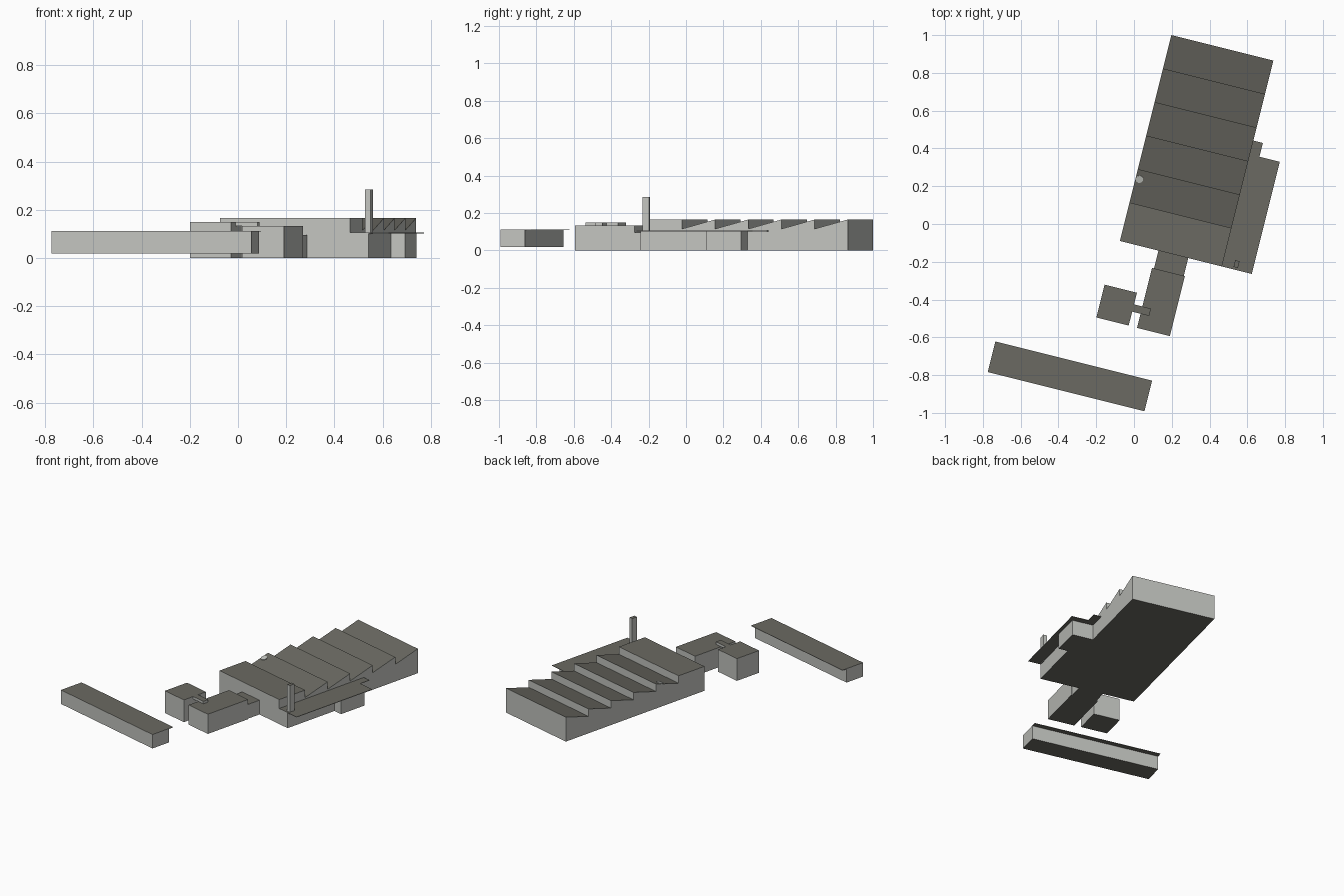
import bpy, bmesh, math
from mathutils import Matrix

if "Cube" in bpy.data.objects:
    bpy.data.objects.remove(bpy.data.objects["Cube"])

# The whole site is laid out on a grid turned 14 degrees, origin at the hall's front left corner
SITE = Matrix.Translation((-0.075, -0.09, 0)) @ Matrix.Rotation(math.radians(-14.04), 4, 'Z')


def material(name, rgb):
    m = bpy.data.materials.new(name)
    m.diffuse_color = (*rgb, 1)
    m.use_nodes = True
    m.node_tree.nodes["Principled BSDF"].inputs["Base Color"].default_value = m.diffuse_color
    return m


WALL = material("light grey wall", (0.54, 0.55, 0.52))
ROOF = material("dark grey roof", (0.145, 0.143, 0.122))


def finish(name, bm, all_wall=False):
    bmesh.ops.recalc_face_normals(bm, faces=bm.faces)
    # roofs and undersides are dark, upright faces are light
    for f in bm.faces:
        f.material_index = int(abs(f.normal.z) > 0.5 and not all_wall)
    bm.transform(SITE)
    me = bpy.data.meshes.new(name)
    bm.to_mesh(me)
    bm.free()
    me.materials.append(WALL)
    me.materials.append(ROOF)
    ob = bpy.data.objects.new(name, me)
    bpy.context.collection.objects.link(ob)
    return ob


def extrude(name, points, offset):
    bm = bmesh.new()
    face = bm.faces.new([bm.verts.new(p) for p in points])
    new = bmesh.ops.extrude_face_region(bm, geom=[face])['geom']
    bmesh.ops.translate(bm, vec=offset,
                        verts=[g for g in new if isinstance(g, bmesh.types.BMVert)])
    # extruding a face region drops the start face, so close it again if needed
    bmesh.ops.holes_fill(bm, edges=[e for e in bm.edges if e.is_boundary])
    return finish(name, bm)


def box(name, u, v, z):
    pts = [(u[0], v[0], z[0]), (u[1], v[0], z[0]), (u[1], v[1], z[0]), (u[0], v[1], z[0])]
    return extrude(name, pts, (0, 0, z[1] - z[0]))


# Main hall: flat front bay followed by five sawtooth bays
HALL_W, HALL_L, TOP, VALLEY = 0.557, 1.124, 0.165, 0.115
FIRST, STEP = 0.21, 0.1828
profile = [(0, 0, 0), (0, 0, TOP)]
for i in range(5):
    v = FIRST + STEP * i
    profile += [(0, v, TOP), (0, v, VALLEY)]
profile += [(0, HALL_L, TOP), (0, HALL_L, 0)]
extrude("sawtooth_hall", profile, (HALL_W, 0, 0))

# Small round vent lying on the second sawtooth slope
bm = bmesh.new()
bmesh.ops.create_cone(bm, cap_ends=True, segments=8, radius1=0.021, radius2=0.021, depth=0.008)
slope = math.atan2(TOP - VALLEY, STEP)
v_vent = 0.343
z_vent = VALLEY + (TOP - VALLEY) * (v_vent - FIRST) / STEP
bm.transform(Matrix.Translation((0.021, v_vent, z_vent)) @ Matrix.Rotation(slope, 4, 'X'))
finish("roof_vent", bm, all_wall=True)

# Side annex with its wider end block and overhanging roof
EDGE = HALL_W
box("annex", (EDGE, EDGE + 0.079), (0, 0.38), (0, 0.103))
box("annex_end_block", (EDGE, EDGE + 0.14), (0.38, 0.571), (0, 0.103))
outline = [(0, 0), (0.163, 0), (0.163, 0.612), (0.052, 0.612), (0.052, 0.687), (0, 0.687)]
extrude("annex_roof", [(EDGE + u, v, 0.102) for u, v in outline], (0, 0, 0.003))

# Chimney rising through the annex roof
box("chimney", (0.617, 0.641), (0.013, 0.05), (0.1, 0.285))

# Front office, its link to the hall, and the side building joined by a bridge
box("front_office", (0.2, 0.379), (-0.424, -0.097), (0, 0.133))
box("office_link", (0.211, 0.373), (-0.097, 0), (0, 0.096))
box("side_building", (-0.022, 0.154), (-0.423, -0.244), (0, 0.15))
box("bridge", (0.154, 0.247), (-0.347, -0.307), (0.133, 0.15))

# Long raised shed with a roof overhanging at the back
box("long_shed", (-0.51, 0.345), (-0.843, -0.709), (0.018, 0.11))
box("long_shed_roof", (-0.51, 0.345), (-0.843, -0.676), (0.109, 0.112))
